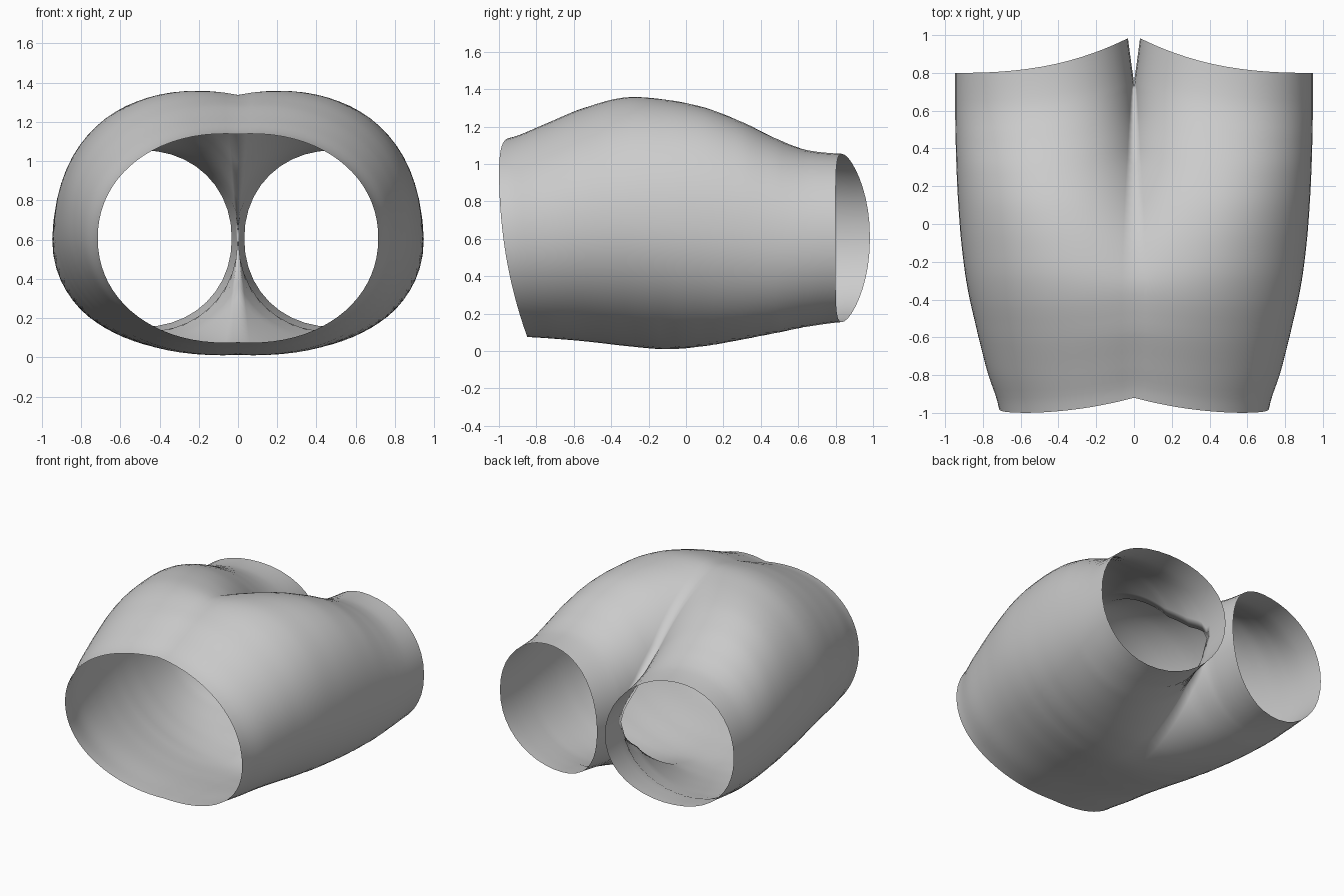
import bpy, bmesh
from math import acos, cos, sin, pi

if "Cube" in bpy.data.objects:
    bpy.data.objects.remove(bpy.data.objects["Cube"])

# Rows along the garment: y, outer half width, top z, bottom z, top split, bottom split
# (split 0 = one wide tube, 1 = two tubes just touching, above 1 = separate legs)
ROWS = [
    (-1.00, .715, 1.14, .075, .10, .10),
    (-.80, .775, 1.21, .065, .12, .08),
    (-.60, .825, 1.29, .050, .15, .05),
    (-.35, .880, 1.355, .025, .25, .05),
    (-.12, .912, 1.345, .010, .45, .10),
    (.10, .930, 1.30, .030, .68, .32),
    (.30, .940, 1.22, .065, .87, .62),
    (.48, .945, 1.13, .100, .96, .88),
    (.62, .947, 1.075, .130, 1.0, 1.0),
    (.80, .947, 1.055, .155, 1.07, 1.07),
]
STEPS, ARC = 5, 20
POWER = 2.1


def smooth(a, b, c, d, f):
    return .5 * (2 * b + (c - a) * f + (2 * a - 5 * b + 4 * c - d) * f * f
                 + (3 * b - a - 3 * c + d) * f ** 3)


def row_at(i, f):
    p = [ROWS[max(0, min(len(ROWS) - 1, i + k))] for k in (-1, 0, 1, 2)]
    y, top_k, low_k = (p[1][j] + (p[2][j] - p[1][j]) * f for j in (0, 4, 5))
    w, zt, zb = (smooth(*(r[j] for r in p), f) for j in (1, 2, 3))
    return y, w, zt, zb, top_k, low_k


def arc(w, zc, zr, k):
    """Quarter-plus arc from the centre seam out to the side."""
    start = acos(-min(k, 1) ** (POWER / 2))
    pts = []
    for n in range(ARC + 1):
        phi = start * (1 - n / ARC)
        c, s = cos(phi), max(0, sin(phi))
        cx = abs(c) ** (2 / POWER) * (1 if c > 0 else -1)
        x = w * (k + cx) / (1 + k)
        if n == 0 and k <= 1:
            x = 0
        pts.append((max(0, x), zc + zr * s ** (2 / POWER)))
    return pts


def shape_ends(x, y, z):
    """Curve the waist edge and the leg hems away from a flat cut."""
    s = (y + 1) / 1.8
    waist = .18 * max(0, 1 - z) ** 2.2
    if z > .6:
        waist += .08 * max(0, 1 - x / .6) ** 2
    hem = .2 * max(0, 1 - x / .95) ** 2.5
    return x, y + waist * (1 - s) ** 3 + hem * s ** 4, z


# Right half of the shorts, lofted from waist to hem
bm = bmesh.new()
rings = []
for i in range(len(ROWS) - 1):
    last = i == len(ROWS) - 2
    for j in range(STEPS + last):
        y, w, zt, zb, kt, kb = row_at(i, j / STEPS)
        zc, zr = (zt + zb) / 2, (zt - zb) / 2
        upper = arc(w, zc, zr, kt)
        lower = arc(w, zc, -zr, kb)[::-1][1:]
        rings.append([bm.verts.new(shape_ends(x, y, z)) for x, z in upper + lower])
for a, b in zip(rings, rings[1:]):
    for n in range(len(a) - 1):
        bm.faces.new((a[n], b[n], b[n + 1], a[n + 1]))
bmesh.ops.remove_doubles(bm, verts=bm.verts, dist=.001)
bmesh.ops.recalc_face_normals(bm, faces=bm.faces)
mesh = bpy.data.meshes.new("shorts")
bm.to_mesh(mesh)
bm.free()
shorts = bpy.data.objects.new("shorts", mesh)
bpy.context.collection.objects.link(shorts)

# Left half
mirror = shorts.modifiers.new("mirror", 'MIRROR')
mirror.merge_threshold = .001

bpy.context.view_layer.objects.active = shorts
shorts.select_set(True)
bpy.ops.object.shade_smooth_by_angle(angle=pi / 5)
